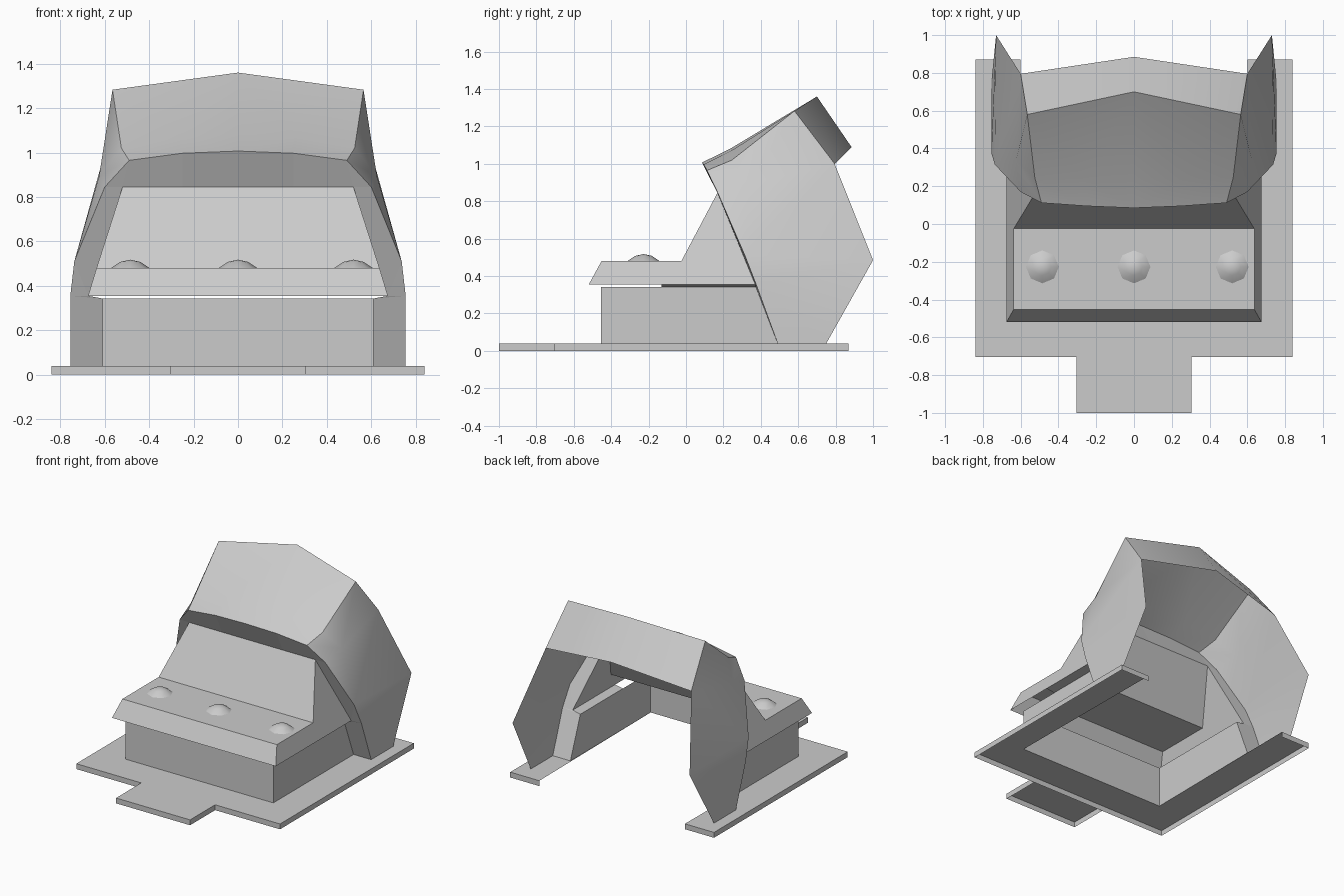
import bpy, bmesh, math
from mathutils import Vector

if "Cube" in bpy.data.objects:
    bpy.data.objects.remove(bpy.data.objects["Cube"])


def half_part(name, pts, faces, hint, smooth=0):
    """Half shell for x >= 0, mirrored; first face is turned toward hint."""
    bm = bmesh.new()
    v = {k: bm.verts.new(co) for k, co in pts.items()}
    for f in faces:
        bm.faces.new([v[k] for k in f.split()])
    bm.faces.ensure_lookup_table()
    bmesh.ops.recalc_face_normals(bm, faces=bm.faces[:])
    bm.normal_update()
    if bm.faces[0].normal.dot(Vector(hint)) < 0:
        bmesh.ops.reverse_faces(bm, faces=bm.faces[:])
    return finish(name, bm, smooth, True)


def finish(name, bm, smooth=0, mirror=False):
    me = bpy.data.meshes.new(name)
    bm.to_mesh(me)
    bm.free()
    ob = bpy.data.objects.new(name, me)
    bpy.context.collection.objects.link(ob)
    bpy.context.view_layer.objects.active = ob
    ob.select_set(True)
    if mirror:
        ob.modifiers.new("mirror", 'MIRROR').merge_threshold = 0.001
        bpy.ops.object.modifier_apply(modifier="mirror")
    if smooth:
        bpy.ops.object.shade_smooth_by_angle(angle=math.radians(smooth))
    ob.select_set(False)
    return ob


# Base plate: U-shaped top sheet with a front tab and a thin outer skirt
outline = [(0, -1), (.305, -1), (.305, -.705), (.84, -.705),
           (.84, .87), (.6, .87), (.61, -.455), (0, -.455)]
pts, faces = {}, []
for i, (x, y) in enumerate(outline):
    pts[f"t{i}"] = (x, y, .04)
    pts[f"b{i}"] = (x, y, 0)
faces.append(" ".join(f"t{i}" for i in range(8)))
faces += [f"t{i} b{i} b{i+1} t{i+1}" for i in range(5)]
half_part("base_plate", pts, faces, (0, 0, 1))
half_part("plate_front_rib", {"a": (0, -.705, 0), "b": (.305, -.705, 0),
                              "c": (.305, -.705, .04), "d": (0, -.705, .04)},
          ["a b c d"], (0, -1, 0))

# Lower box: front and side walls, open behind and below
half_part("lower_box", {
    "a": (0, -.455, .04), "b": (.61, -.455, .04), "c": (.61, -.455, .343), "d": (0, -.455, .343),
    "e": (.61, .49, .04), "f": (.61, .373, .343)},
    ["a b c d", "b e f c"], (0, -1, 0))

# Console: bevelled counter rising into a sloped screen, with side cheeks
prof = [(.675, -.52, .355), (.637, -.452, .48), (.637, -.025, .48), (.52, .168, .845)]
pts, faces = {}, []
for i, (x, y, z) in enumerate(prof):
    pts[f"m{i}"] = (0, y, z)
    pts[f"s{i}"] = (x, y, z)
pts["r"] = (.675, .37, .355)
faces = [f"m{i} s{i} s{i+1} m{i+1}" for i in range(3)] + ["s0 r s3 s2 s1"]
half_part("console", pts, faces, (0, -1, .5))

# Narrow ledge closing the cheek onto the lower box
half_part("cheek_ledge", {"a": (.61, -.13, .343), "b": (.675, -.13, .355),
                          "c": (.675, .37, .355), "d": (.61, .373, .343)},
          ["a b c d"], (0, 0, -1))

# Hood: roof, rear lip and side panels
front = {"f0": (.755, .49, .04), "f1": (.755, .375, .355), "f2": (.737, .315, .51),
         "f3": (.60, .17, .845), "f4": (.49, .112, .965), "f5": (.25, .095, .997),
         "f6": (0, .085, 1.007)}
hood = dict(front)
hood.update({
    "b0": (.755, .75, .04), "b1": (.73, 1.0, .485), "b2": (.60, .795, 1.0),
    "c": (.565, .58, 1.283), "e": (.525, .245, 1.02), "m": (.625, .335, .895),
    "g": (.26, .238, 1.068), "h": (0, .235, 1.08),
    "k": (0, .70, 1.36), "l": (0, .885, 1.09)})
half_part("hood", hood, [
    "f6 f5 g h", "f5 f4 e g", "h g k", "g e c k",
    "k c b2 l",
    "f4 f3 m e", "e m c", "m b2 c", "f3 f2 m", "f2 b1 b2 m", "f2 f1 b1", "f1 f0 b0 b1"],
    (0, -.5, 1), 32)

# Front flange joining the hood rim to the console and box
fl = dict(front)
fl.update({"i0": (.61, .49, .04), "i1": (.61, .373, .343), "i2": (.675, .37, .355),
           "i3": (.52, .168, .845), "i4": (.25, .168, .845), "i5": (0, .168, .845)})
half_part("hood_flange", fl, [
    "i0 f0 f1 i1", "i1 f1 i2", "i2 f1 f2", "i2 f2 f3 i3",
    "i3 f3 f4", "i3 f4 f5 i4", "i4 f5 f6 i5"], (0, -1, 0))

# Three low domed buttons, eight sides each
for i, x in enumerate((-.485, 0, .52)):
    bm = bmesh.new()
    rings = [[bm.verts.new((x + r * math.cos(a * math.pi / 4), -.227 + r * math.sin(a * math.pi / 4), z))
              for a in range(8)] for r, z in ((.087, .48), (.045, .508))]
    top = bm.verts.new((x, -.227, .518))
    for a in range(8):
        b = (a + 1) % 8
        bm.faces.new((rings[0][a], rings[0][b], rings[1][b], rings[1][a]))
        bm.faces.new((rings[1][a], rings[1][b], top))
    finish(f"button_{i + 1}", bm, 60)
